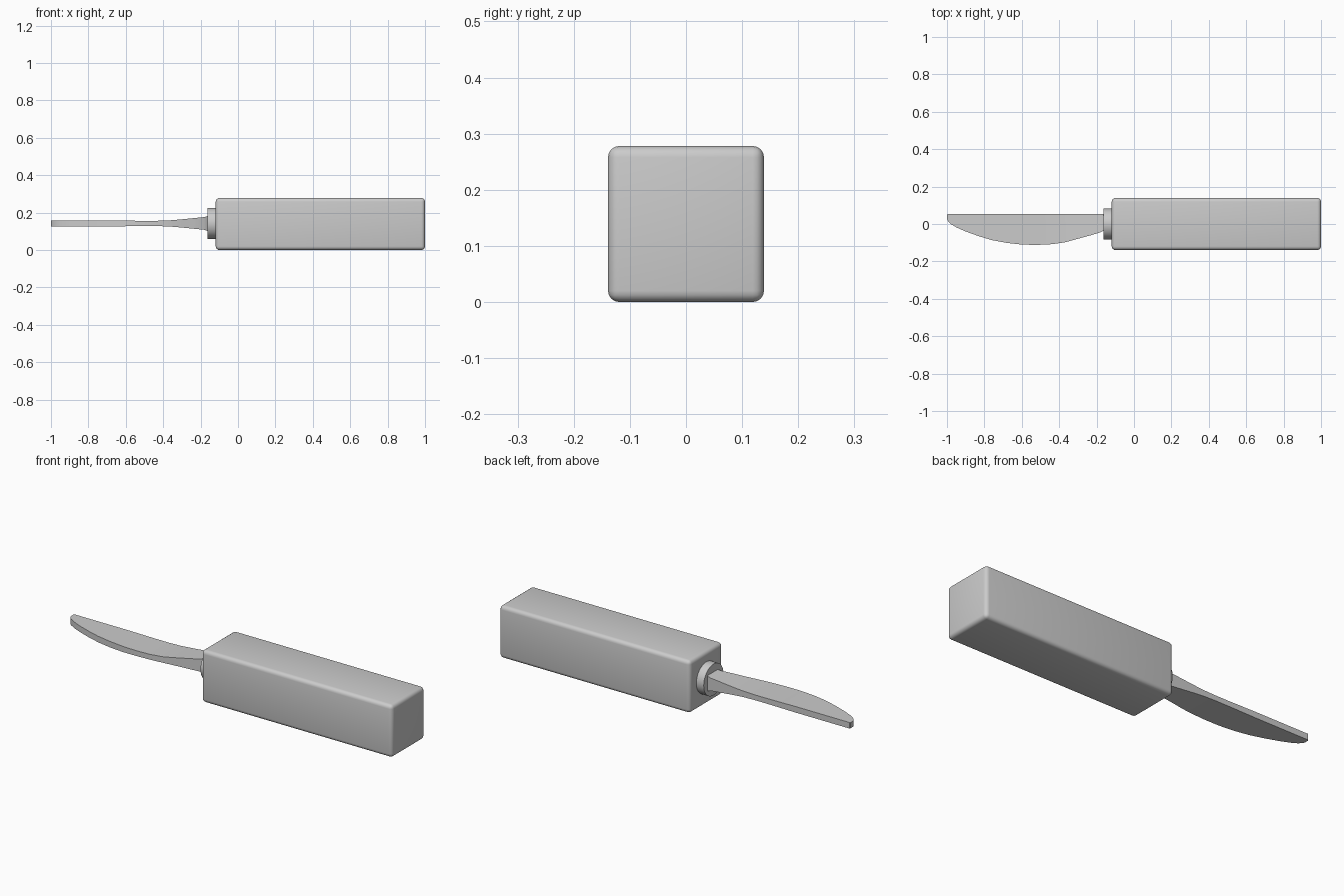
import bpy, bmesh, math

if "Cube" in bpy.data.objects:
    bpy.data.objects.remove(bpy.data.objects["Cube"])

grey = bpy.data.materials.new("plain grey")
grey.diffuse_color = (0.6, 0.6, 0.6, 1)
grey.use_nodes = True
grey.node_tree.nodes["Principled BSDF"].inputs["Base Color"].default_value = grey.diffuse_color
ZC = 0.139  # height of the long axis


def finish(obj, angle=30):
    obj.data.materials.append(grey)
    bpy.ops.object.select_all(action='DESELECT')
    obj.select_set(True)
    bpy.context.view_layer.objects.active = obj
    bpy.ops.object.shade_smooth_by_angle(angle=math.radians(angle))


# Handle: long square block with rounded edges
bpy.ops.mesh.primitive_cube_add(size=1, location=(0.4405, 0, ZC))
handle = bpy.context.object
handle.name = "handle"
handle.scale = (1.119, 0.278, 0.278)
bpy.ops.object.transform_apply(location=False, rotation=False, scale=True)
bevel = handle.modifiers.new("rounded edges", 'BEVEL')
bevel.width = 0.02
bevel.segments = 4
bpy.ops.object.modifier_apply(modifier=bevel.name)
finish(handle, 40)

# Collar: short round ferrule between handle and blade
bpy.ops.mesh.primitive_cylinder_add(vertices=48, radius=0.083, depth=0.06,
                                    location=(-0.132, 0, ZC + 0.003),
                                    rotation=(0, math.pi / 2, 0))
collar = bpy.context.object
collar.name = "collar"
finish(collar)

# Blade: straight spine, curved edge, thickening toward the collar
# stations: x, spine y, edge y, half thickness
stations = [(-1.0, 0.048, 0.028, 0.015), (-0.995, 0.053, 0.016, 0.016),
            (-0.98, 0.053, 0.000, 0.016), (-0.95, 0.053, -0.018, 0.016),
            (-0.90, 0.053, -0.040, 0.016), (-0.83, 0.053, -0.065, 0.016),
            (-0.76, 0.053, -0.086, 0.016), (-0.68, 0.053, -0.101, 0.016),
            (-0.60, 0.053, -0.110, 0.015), (-0.52, 0.053, -0.112, 0.014),
            (-0.44, 0.053, -0.108, 0.014), (-0.37, 0.053, -0.098, 0.016),
            (-0.30, 0.053, -0.079, 0.022), (-0.23, 0.053, -0.060, 0.029),
            (-0.18, 0.053, -0.045, 0.034), (-0.165, 0.053, -0.037, 0.039),
            (-0.15, 0.053, -0.025, 0.048)]
bm = bmesh.new()
rings = []
for x, spine, edge, t in stations:
    zc = ZC + 0.003
    rings.append([bm.verts.new((x, y, zc + s * t))
                  for y, s in ((spine, 1), (edge, 1), (edge, -1), (spine, -1))])
for a, b in zip(rings, rings[1:]):
    for i in range(4):
        j = (i + 1) % 4
        bm.faces.new((a[i], a[j], b[j], b[i]))
bm.faces.new(rings[0])
bm.faces.new(rings[-1])
bmesh.ops.recalc_face_normals(bm, faces=bm.faces)
mesh = bpy.data.meshes.new("blade")
bm.to_mesh(mesh)
bm.free()
blade = bpy.data.objects.new("blade", mesh)
bpy.context.collection.objects.link(blade)
finish(blade)
